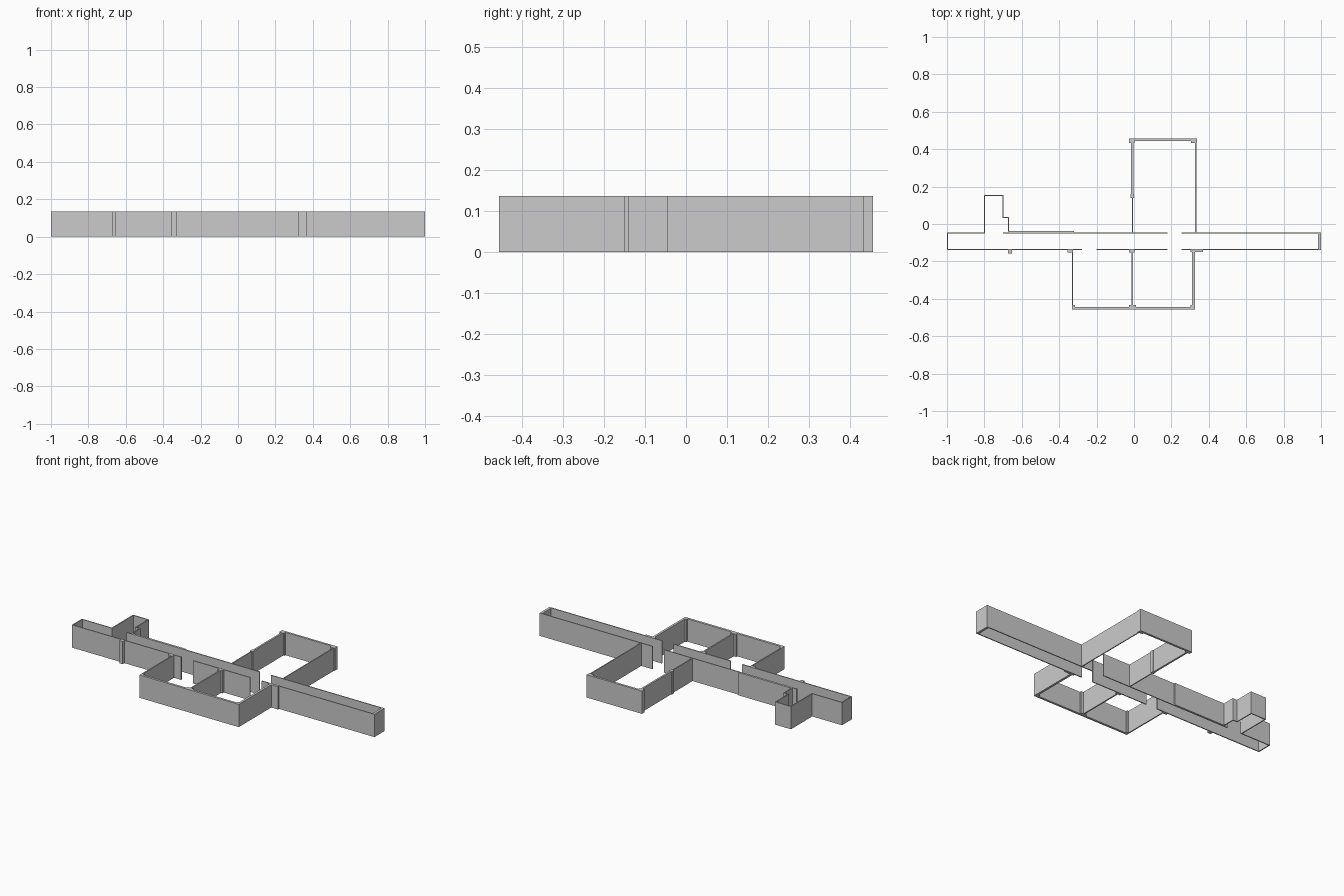
import bpy, bmesh

H = 0.136


def walls(name, boxes):
    """One object made of full-height boxes given as (x0, x1, y0, y1)."""
    bm = bmesh.new()
    for x0, x1, y0, y1 in boxes:
        v = [bm.verts.new((x, y, z)) for z in (0, H)
             for x, y in ((x0, y0), (x1, y0), (x1, y1), (x0, y1))]
        bm.faces.new(v[3::-1])
        bm.faces.new(v[4:])
        for i in range(4):
            j = (i + 1) % 4
            bm.faces.new((v[i], v[j], v[j + 4], v[i + 4]))
    me = bpy.data.meshes.new(name)
    bm.to_mesh(me)
    bm.free()
    ob = bpy.data.objects.new(name, me)
    bpy.context.collection.objects.link(ob)
    return ob


T = 0.006          # thin wall
N, S = -0.045, -0.14   # outer faces of the corridor

# Corridor with door gaps
walls("corridor_north_wall", [
    (-1.0, -0.797, N - T, N),
    (-0.70, 0.178, N - T, N),
    (0.254, 0.99, N - T, N),
    (-0.67, -0.322, N, N + 0.007)])
walls("corridor_south_wall", [
    (-1.0, -0.278, S, S + T),
    (-0.2, 0.178, S, S + T),
    (0.254, 0.99, S, S + T)])
walls("corridor_west_end", [(-1.0, -0.994, S, N)])
walls("corridor_east_end", [(0.985, 1.0, S, N)])

# Stepped closet
walls("closet", [
    (-0.803, -0.797, N - T, 0.156),
    (-0.803, -0.697, 0.150, 0.156),
    (-0.703, -0.697, 0.031, 0.156),
    (-0.703, -0.668, 0.031, 0.037),
    (-0.674, -0.668, N, 0.037)])

# North room
walls("north_room", [
    (-0.015, -0.004, 0.15, 0.457),
    (-0.012, -0.006, N - T, 0.15),
    (-0.015, 0.333, 0.444, 0.457),
    (0.327, 0.333, N - T, 0.457)])
walls("north_room_pillars", [
    (-0.028, 0.004, 0.433, 0.457),
    (0.305, 0.337, 0.433, 0.457),
    (-0.019, 0.0, 0.14, 0.16)])

# South rooms
walls("south_rooms", [
    (-0.332, -0.325, -0.457, S),
    (-0.332, 0.325, -0.457, -0.443),
    (0.311, 0.325, -0.457, S),
    (-0.013, -0.005, -0.45, S)])
walls("south_room_pillars", [
    (-0.028, 0.01, -0.443, -0.433),
    (-0.325, -0.315, -0.443, -0.433),
    (0.301, 0.311, -0.443, -0.433)])

# Pilasters along the corridor
walls("corridor_pilasters", [
    (-0.674, -0.652, -0.158, S),
    (-0.356, -0.325, -0.153, S),
    (-0.028, 0.004, -0.153, S),
    (0.303, 0.37, -0.15, S)])
